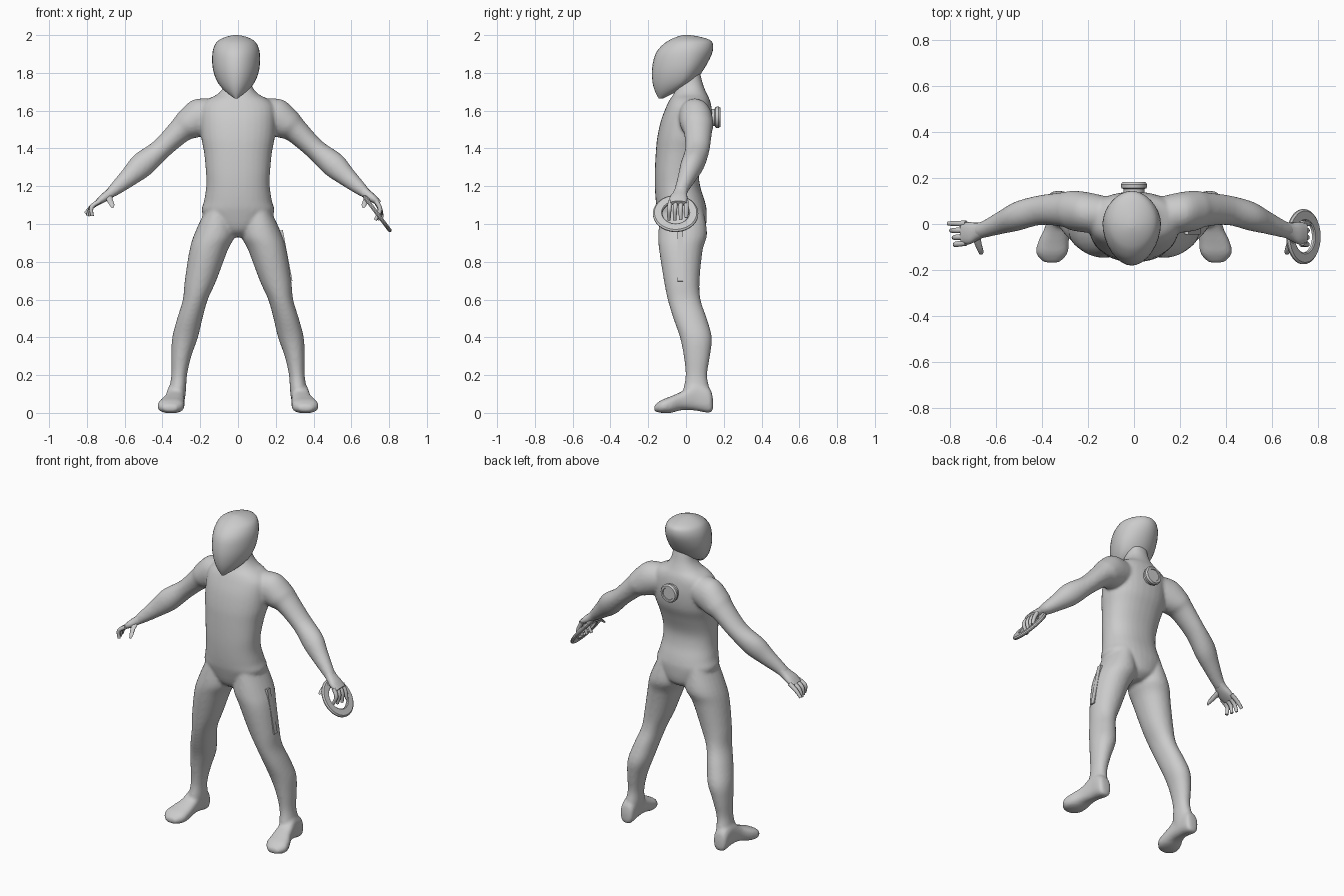
import bpy, bmesh, math
from mathutils import Vector

if "Cube" in bpy.data.objects:
    bpy.data.objects.remove(bpy.data.objects["Cube"])

grey = bpy.data.materials.new("suit grey")
grey.diffuse_color = (0.6, 0.6, 0.6, 1)
grey.use_nodes = True
grey.node_tree.nodes["Principled BSDF"].inputs["Base Color"].default_value = grey.diffuse_color


def finish(name, bm, angle=40):
    bmesh.ops.remove_doubles(bm, verts=bm.verts, dist=1e-5)
    bmesh.ops.recalc_face_normals(bm, faces=bm.faces)
    me = bpy.data.meshes.new(name)
    bm.to_mesh(me)
    bm.free()
    me.materials.append(grey)
    ob = bpy.data.objects.new(name, me)
    bpy.context.collection.objects.link(ob)
    select([ob])
    bpy.ops.object.shade_smooth_by_angle(angle=math.radians(angle))
    return ob


def select(obs):
    bpy.ops.object.select_all(action='DESELECT')
    for o in obs:
        o.select_set(True)
    bpy.context.view_layer.objects.active = obs[0]


def join(name, obs):
    select(obs)
    bpy.ops.object.join()
    obs[0].name = name
    return obs[0]


def loft(name, secs, n=2.0, sides=24, steps=4, angle=40):
    """Skin smooth closed sections: (centre, side axis, back axis, front axis)."""
    secs = [[Vector(v) for v in s] for s in secs]
    path = []
    for i in range(len(secs) - 1):
        a, b, c, d = (secs[min(max(i + k, 0), len(secs) - 1)] for k in (-1, 0, 1, 2))
        for k in range(steps):
            t = k / steps
            path.append([0.5 * (2 * q + (r - p) * t + (2 * p - 5 * q + 4 * r - s) * t * t
                                + (3 * q - p - 3 * r + s) * t ** 3)
                         for p, q, r, s in zip(a, b, c, d)])
    path.append(secs[-1])
    bm = bmesh.new()
    rings = []
    for c, u, v, w in path:
        ring = []
        for k in range(sides):
            a = 2 * math.pi * k / sides
            x = math.copysign(abs(math.cos(a)) ** (2 / n), math.cos(a))
            y = abs(math.sin(a)) ** (2 / n)
            ring.append(bm.verts.new(c + u * x + (v if math.sin(a) > 0 else w) * y))
        rings.append(ring)
    for r, q in zip(rings, rings[1:]):
        for k in range(sides):
            j = (k + 1) % sides
            bm.faces.new((r[k], r[j], q[j], q[k]))
    bm.faces.new(rings[0])
    bm.faces.new(rings[-1])
    return finish(name, bm, angle)


def level(z, x0, x1, y0, y1):
    """Horizontal section from its extents."""
    d = (y1 - y0) / 2
    return ((x0 + x1) / 2, (y0 + y1) / 2, z), ((x1 - x0) / 2, 0, 0), (0, d, 0), (0, -d, 0)


def tube(name, pts, n=2.0, sides=16):
    """Limb along points (x, y, z, thickness radius, y radius)."""
    secs = []
    for i, (x, y, z, r, ry) in enumerate(pts):
        a, b = pts[max(i - 1, 0)], pts[min(i + 1, len(pts) - 1)]
        t = Vector((b[0] - a[0], 0, b[2] - a[2])).normalized()
        secs.append(((x, y, z), (-t.z * r, 0, t.x * r), (0, ry, 0), (0, -ry, 0)))
    return loft(name, secs, n, sides)


def lathe(name, profile, loc, axis, sides=40):
    bm = bmesh.new()
    vs = [bm.verts.new((r, 0, h)) for r, h in profile]
    es = [bm.edges.new((vs[i], vs[(i + 1) % len(vs)])) for i in range(len(vs))]
    bmesh.ops.spin(bm, geom=vs + es, cent=(0, 0, 0), axis=(0, 0, 1),
                   angle=2 * math.pi, steps=sides)
    ob = finish(name, bm, 30)
    ob.rotation_euler = Vector(axis).to_track_quat('Z', 'Y').to_euler()
    ob.location = loc
    return ob


# Torso and neck: z, half width, front y, back y
torso = [(.93, .04, -.07, .05), (.97, .12, -.12, .10), (1.06, .19, -.15, .11),
         (1.12, .18, -.16, .10), (1.2, .168, -.165, .075), (1.28, .17, -.165, .07),
         (1.38, .18, -.16, .10), (1.46, .195, -.152, .13), (1.55, .2, -.132, .14),
         (1.62, .195, -.105, .135), (1.66, .16, -.085, .125), (1.69, .105, -.065, .11),
         (1.74, .07, -.045, .09), (1.82, .06, -.04, .07)]
parts = [loft("torso", [level(z, -w, w, f, b) for z, w, f, b in torso], 2.25, 32)]

# Legs: z, inner x, outer x, front y, back y
leg = [(1.08, .04, .17, -.13, .09), (.95, .015, .23, -.147, .112), (.86, .055, .257, -.142, .088),
       (.70, .115, .282, -.117, .072), (.60, .16, .292, -.097, .077), (.50, .188, .322, -.067, .11),
       (.40, .212, .348, -.032, .137), (.30, .247, .353, -.012, .127), (.20, .27, .353, -.002, .112),
       (.12, .275, .365, -.015, .125), (.05, .285, .37, -.02, .125)]
# Feet: y, inner x, outer x, bottom z, top z
foot = [(.143, .305, .35, .02, .07), (.125, .285, .37, 0, .13), (.05, .283, .375, .012, .16),
        (-.02, .283, .39, .015, .115), (-.08, .283, .418, 0, .088),
        (-.13, .29, .425, 0, .068), (-.168, .325, .39, .008, .04)]
# Arms: x, y, z, thickness, y radius
arm = [(.12, .04, 1.58, .085, .08), (.20, .05, 1.565, .10, .088), (.265, .058, 1.525, .083, .087),
       (.31, .063, 1.49, .066, .075), (.41, .06, 1.395, .056, .065), (.505, .035, 1.315, .067, .064),
       (.575, .008, 1.25, .052, .051), (.65, -.022, 1.185, .035, .038), (.68, -.03, 1.16, .026, .036)]
for s in (1, -1):
    parts.append(loft("leg", [level(z, s * a, s * b, f, k) for z, a, b, f, k in leg], 2.1))
    parts.append(loft("foot", [((s * (a + b) / 2, y, (l + h) / 2), (s * (b - a) / 2, 0, 0),
                                (0, 0, (h - l) / 2), (0, 0, (l - h) / 2))
                               for y, a, b, l, h in foot], 2.6))
    parts.append(tube("arm", [(s * p[0], *p[1:]) for p in arm], 2, 24))

# Fuse the limbs into one smooth body
body = join("body", parts)
mod = body.modifiers.new("fuse", 'REMESH')
mod.mode, mod.voxel_size, mod.use_smooth_shade = 'VOXEL', 0.009, True
mod = body.modifiers.new("soften", 'SMOOTH')
mod.factor, mod.iterations = 0.5, 6
for m in ("fuse", "soften"):
    bpy.ops.object.modifier_apply(modifier=m)

# Hands: the one holding the ring curls its fingers further down
for s, curl, name in ((1, .045, "ring_hand"), (-1, 0, "open_hand")):
    bits = [tube("palm", [(s * x, y, z, r, ry) for x, y, z, r, ry in
                          [(.645, -.02, 1.19, .03, .034), (.68, -.032, 1.16, .026, .038),
                           (.715, -.04, 1.135, .022, .048), (.748, -.04, 1.11, .014, .045)]], 2.4)]
    for k in range(4):
        y = .002 - .028 * k
        x = .808 - .012 * k - curl
        z = 1.055 - .012 * min(k, 1) - curl * .5
        bits.append(tube("finger", [(s * .73, y, 1.122, .013, .013),
                                    (s * (.775 - curl * .5), y * 1.08, 1.09 - curl * .3, .012, .012),
                                    (s * x, y * 1.1, z, .009, .009)], 2, 10))
    bits.append(loft("thumb", [((s * x, y, z), (s * r, 0, 0), (0, .4 * r, r), (0, -.4 * r, -r))
                               for x, y, z, r in [(.685, -.04, 1.155, .02), (.68, -.08, 1.13, .016),
                                                  (.668, -.115, 1.105, .013), (.665, -.13, 1.092, .008)]],
                     2, 12))
    join(name, bits)

# Helmet: z, half width, widest y, front y, back y
helmet = [(1.665, .008, -.135, -.145, -.12), (1.70, .055, -.085, -.163, -.05),
          (1.75, .098, -.03, -.177, .04), (1.82, .123, -.005, -.18, .095),
          (1.90, .126, .005, -.162, .137), (1.95, .112, .01, -.122, .143),
          (1.975, .088, .01, -.085, .125), (1.992, .05, .005, -.045, .07), (2.0, .012, 0, -.015, .02)]
loft("helmet", [((-.01, m, z), (w, 0, 0), (0, b - m, 0), (0, f - m, 0))
                for z, w, m, f, b in helmet], 1.9, 32, 3)

# Hand ring and back disc
lathe("hand_ring", [(.07, -.006), (.075, -.01), (.112, -.01), (.12, -.003),
                    (.12, .003), (.112, .01), (.075, .01), (.07, .006)],
      (.737, -.055, 1.055), (.8, 0, .6))
lathe("back_disc", [(0, 0), (.045, 0), (.045, .03), (.055, .034), (.057, .05), (.05, .06),
                    (.038, .06), (.036, .055), (0, .055)], (0, .122, 1.565), (0, 1, 0))

# Thigh plate
bm = bmesh.new()
bmesh.ops.create_cube(bm, size=1)
bmesh.ops.scale(bm, vec=(.03, .03, .275), verts=bm.verts)
plate = finish("thigh_plate", bm, 30)
plate.location = (.248, -.03, .83)
plate.rotation_euler = (0, -.187, 0)
